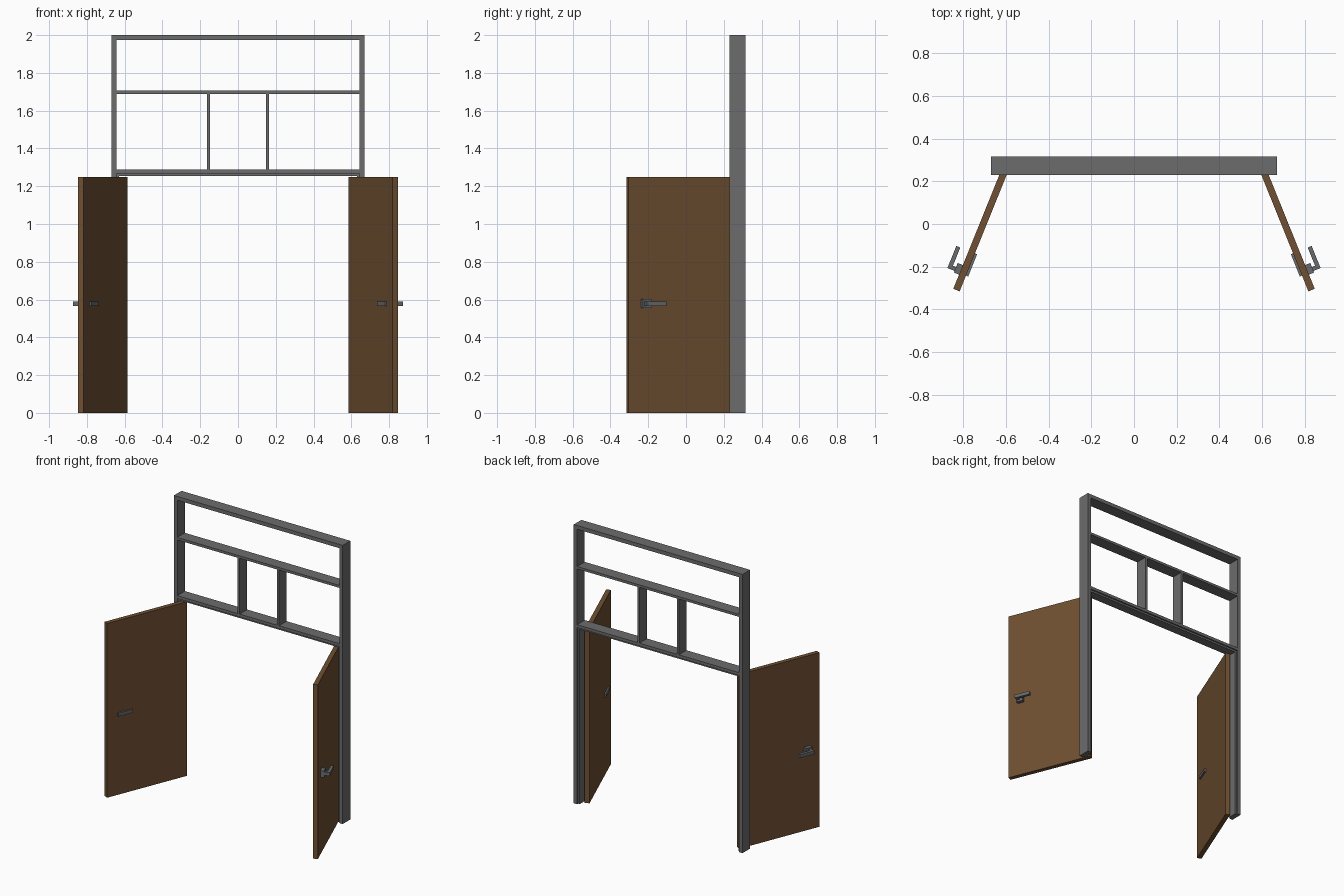
import bpy, math
from mathutils import Matrix

cube = bpy.data.objects.get("Cube")
if cube:
    bpy.data.objects.remove(cube, do_unlink=True)


def material(name, rgb):
    m = bpy.data.materials.new(name)
    m.use_nodes = True
    color = (*rgb, 1)
    m.diffuse_color = color
    m.node_tree.nodes["Principled BSDF"].inputs["Base Color"].default_value = color
    return m


grey = material("frame grey", (0.15, 0.15, 0.15))
wood = material("brown wood", (0.16, 0.08, 0.032))
metal = material("handle metal", (0.14, 0.145, 0.15))


def box(name, x, y, z, mat, place=Matrix()):
    """Box spanning the given (low, high) ranges, placed by a matrix."""
    verts = [(a, b, c) for a in x for b in y for c in z]
    faces = [(0, 1, 3, 2), (4, 6, 7, 5), (0, 4, 5, 1),
             (2, 3, 7, 6), (0, 2, 6, 4), (1, 5, 7, 3)]
    mesh = bpy.data.meshes.new(name)
    mesh.from_pydata(verts, [], faces)
    mesh.transform(place)
    if place.determinant() < 0:
        mesh.flip_normals()
    mesh.materials.append(mat)
    obj = bpy.data.objects.new(name, mesh)
    bpy.context.collection.objects.link(obj)
    return obj


# Frame dimensions
HALF, INNER, LINING = 0.67, 0.643, 0.63
DEPTH = (0.23, 0.316)
STOP = (0.24, 0.306)

# Rails across the frame
box("top_rail", (-INNER, INNER), DEPTH, (1.973, 2), grey)
box("transom_rail", (-INNER, INNER), DEPTH, (1.688, 1.706), grey)
box("door_header", (-INNER, INNER), DEPTH, (1.267, 1.288), grey)
box("header_lining", (-INNER, INNER), STOP, (1.254, 1.267), grey)

for side, label in ((1, "left"), (-1, "right")):
    mirror = Matrix.Scale(side, 4, (1, 0, 0))
    # Upright parts of the frame
    box(label + "_jamb", (INNER, HALF), DEPTH, (0, 2), grey, mirror)
    box(label + "_jamb_lining", (LINING, INNER), STOP, (0, 1.254), grey, mirror)
    box(label + "_mullion", (0.148, 0.165), DEPTH, (1.288, 1.688), grey, mirror)

    # Open door: local x runs along the leaf, local y through its thickness
    hinge = (mirror @ Matrix.Translation((0.585, 0.259, 0))
             @ Matrix.Rotation(math.radians(-68), 4, "Z"))
    box(label + "_door", (0, 0.62), (0, 0.032), (0, 1.25), wood, hinge)

    # Handles on both faces of the leaf
    box(label + "_handle_plate", (0.5, 0.548), (0.03, 0.058), (0.555, 0.602), metal, hinge)
    box(label + "_handle_neck", (0.52, 0.54), (0.055, 0.08), (0.567, 0.59), metal, hinge)
    box(label + "_outer_lever", (0.428, 0.54), (0.074, 0.094), (0.566, 0.59), metal, hinge)
    box(label + "_inner_lever", (0.428, 0.54), (-0.011, 0.01), (0.566, 0.59), metal, hinge)
